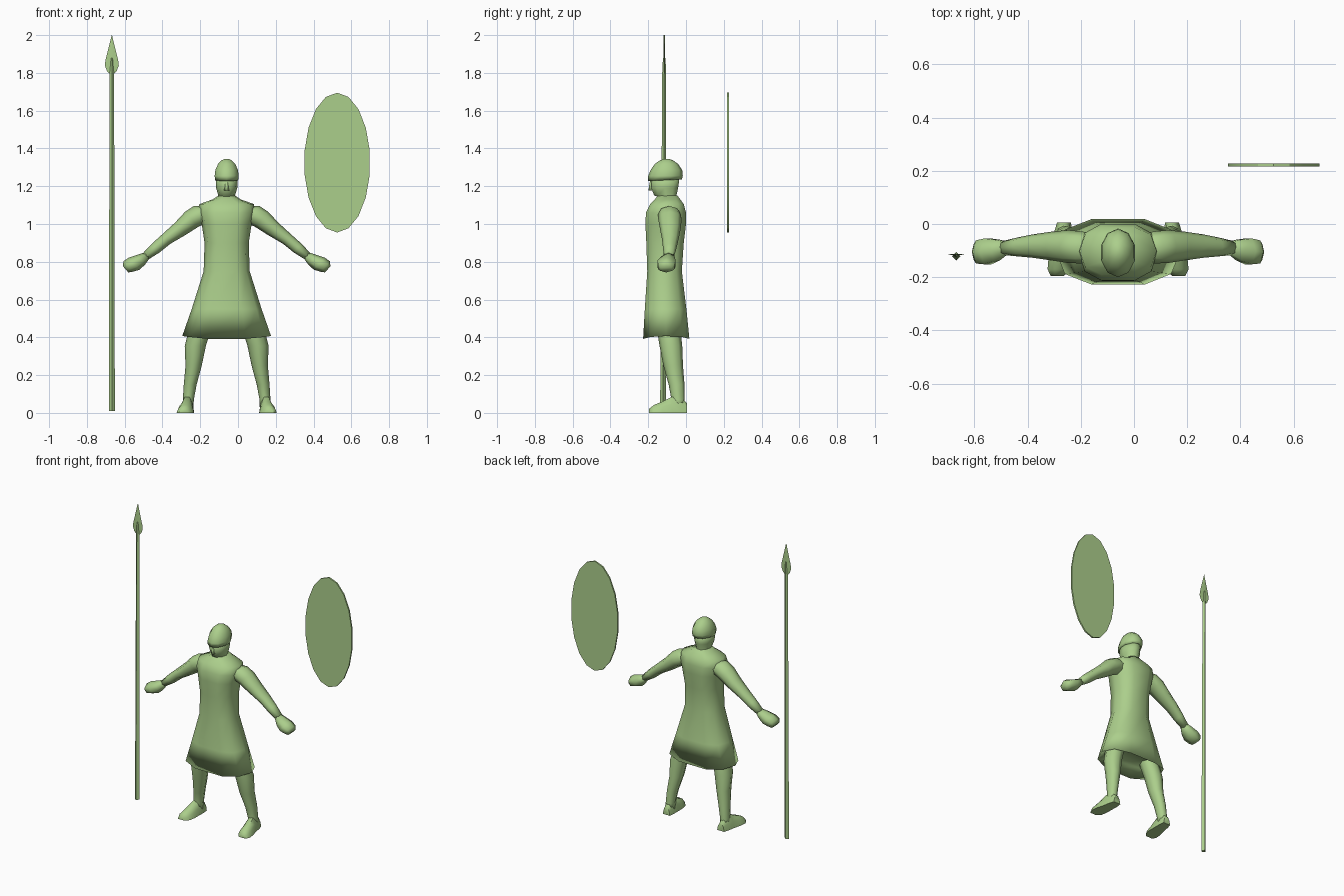
import bpy, bmesh, math
from mathutils import Vector

green = bpy.data.materials.new("soft green")
green.diffuse_color = (0.41, 0.62, 0.26, 1)
MID = -0.06  # x of the figure's centre line


def ngon(n, turn=0.0):
    return [(math.cos(2 * math.pi * (i + turn) / n), math.sin(2 * math.pi * (i + turn) / n)) for i in range(n)]


OVAL = [(1, 0), (.85, .68), (.43, 1), (-.43, 1), (-.85, .68), (-1, 0), (-.85, -.68), (-.43, -1), (.43, -1), (.85, -.68)]
FOOT = [(-1, 0), (1, 0), (.8, .55), (.35, 1), (-.35, 1), (-.8, .55)]


def loft(name, rings, profile, x=MID, mirror=False, smooth=180):
    """Skin rings given as (centre, u axis, v axis) around a 2D profile."""
    bm = bmesh.new()
    loops = [[bm.verts.new(Vector(c) + Vector(u) * a + Vector(v) * b) for a, b in profile] for c, u, v in rings]
    n = len(profile)
    for lo, hi in zip(loops, loops[1:]):
        for i in range(n):
            bm.faces.new((lo[i], lo[(i + 1) % n], hi[(i + 1) % n], hi[i]))
    bm.faces.new(loops[0][::-1])
    bm.faces.new(loops[-1])
    bmesh.ops.recalc_face_normals(bm, faces=bm.faces[:])
    mesh = bpy.data.meshes.new(name)
    bm.to_mesh(mesh)
    bm.free()
    mesh.materials.append(green)
    ob = bpy.data.objects.new(name, mesh)
    bpy.context.collection.objects.link(ob)
    ob.location.x = x
    if mirror:
        ob.modifiers.new("mirror", 'MIRROR').use_mirror_merge = False
    bpy.ops.object.select_all(action='DESELECT')
    bpy.context.view_layer.objects.active = ob
    ob.select_set(True)
    if smooth == 180:
        bpy.ops.object.shade_smooth()
    elif smooth:
        bpy.ops.object.shade_smooth_by_angle(angle=math.radians(smooth))
    return ob


def flat(z, hw, front, back, tilt=0):
    """Horizontal ring from its half width and its front and back y."""
    return ((0, (front + back) / 2, z), (hw, 0, 0), (0, (back - front) / 2, tilt))


def limb(x, y, z, ru, rv, u=(.66, 0, .75)):
    """Ring across a limb: u lies in the xz plane, v along y."""
    return ((x, y, z), Vector(u) * ru, (0, rv, 0))


# Tunic, with a recessed underside
tunic = loft("tunic", [
    flat(.45, .17, -.19, -.01), flat(.395, .235, -.227, .018), flat(.55, .185, -.218, .002),
    flat(.75, .122, -.205, -.022), flat(.90, .117, -.21, -.012), flat(1.0, .132, -.215, .0),
    flat(1.06, .148, -.212, .0), flat(1.105, .145, -.19, -.012), flat(1.13, .075, -.165, -.03),
    flat(1.15, .045, -.15, -.045)], OVAL)
# Raise the hem a little at the sides
for v in tunic.data.vertices:
    if v.co.z < .42:
        v.co.z += .018 * (v.co.x / .235) ** 2 - .006

# Neck, jaw and face
loft("head", [
    flat(1.10, .052, -.145, -.045), flat(1.145, .046, -.155, -.048), flat(1.155, .045, -.172, -.046, .004),
    flat(1.19, .056, -.187, -.038), flat(1.25, .058, -.187, -.03)], ngon(10))
loft("nose", [flat(1.178, .014, -.198, -.165), flat(1.20, .011, -.196, -.165), flat(1.24, .007, -.188, -.165)],
     ngon(4))

# Helmet with a short brim
loft("helmet", [
    flat(1.245, .05, -.17, -.04), flat(1.232, .064, -.2, -.022, .004), flat(1.255, .067, -.2, -.017),
    flat(1.285, .063, -.188, -.02), flat(1.318, .048, -.165, -.042), flat(1.338, .027, -.137, -.07),
    flat(1.345, .009, -.115, -.092)], ngon(10, .5))

# Arms and hands
loft("arms", [
    limb(.075, -.09, 1.06, .045, .05), limb(.135, -.088, 1.052, .058, .06), limb(.185, -.085, 1.025, .053, .062),
    limb(.245, -.083, .975, .043, .055), limb(.32, -.083, .92, .033, .044), limb(.375, -.086, .873, .031, .036),
    limb(.43, -.09, .828, .022, .027)], ngon(8), mirror=True)
loft("hands", [
    limb(.42, -.09, .835, .02, .026), limb(.455, -.098, .81, .034, .045), limb(.49, -.103, .79, .043, .056),
    limb(.522, -.105, .775, .037, .05), limb(.535, -.105, .76, .022, .035)], ngon(6), mirror=True)

# Legs
X = (1, 0, 0)
loft("legs", [
    limb(.115, -.10, .56, .06, .06, X), limb(.145, -.09, .43, .058, .062, X), limb(.166, -.08, .355, .056, .06, X),
    limb(.175, -.068, .25, .043, .052, X), limb(.193, -.05, .15, .034, .042, X),
    limb(.203, -.042, .07, .029, .035, X), limb(.205, -.042, .03, .03, .036, X)], ngon(8), mirror=True)


def sole(x, y, hw, h):
    return ((x, y, 0), (hw, 0, 0), (0, 0, h))


# Feet, turned slightly outward
loft("feet", [
    sole(.203, .006, .026, .05), sole(.206, -.03, .034, .085), sole(.21, -.075, .037, .085),
    sole(.217, -.125, .044, .06), sole(.223, -.17, .042, .042), sole(.228, -.195, .025, .022)],
    FOOT, mirror=True, smooth=60)

# Spear shaft and leaf blade
SX = -.668
loft("spear_shaft", [
    ((0, -.122, .01), (.016, 0, 0), (0, .015, 0)), ((0, -.116, 1.80), (.012, 0, 0), (0, .010, 0)),
    ((0, -.115, 1.88), (.007, 0, 0), (0, .007, 0))], ngon(4), x=SX, smooth=30)
loft("spear_blade", [
    ((0, -.115, z), (w, 0, 0), (0, .003, 0))
    for z, w in ((1.795, .012), (1.81, .026), (1.84, .037), (1.87, .033), (1.93, .018), (2.0, .0008))],
    ngon(4), x=SX, smooth=30)

# Oval shield, a thin upright disc
loft("shield", [((0, y, 1.325), (.175, 0, 0), (0, 0, .37)) for y in (.217, .227)], ngon(18, .5),
     x=.525, smooth=30)
